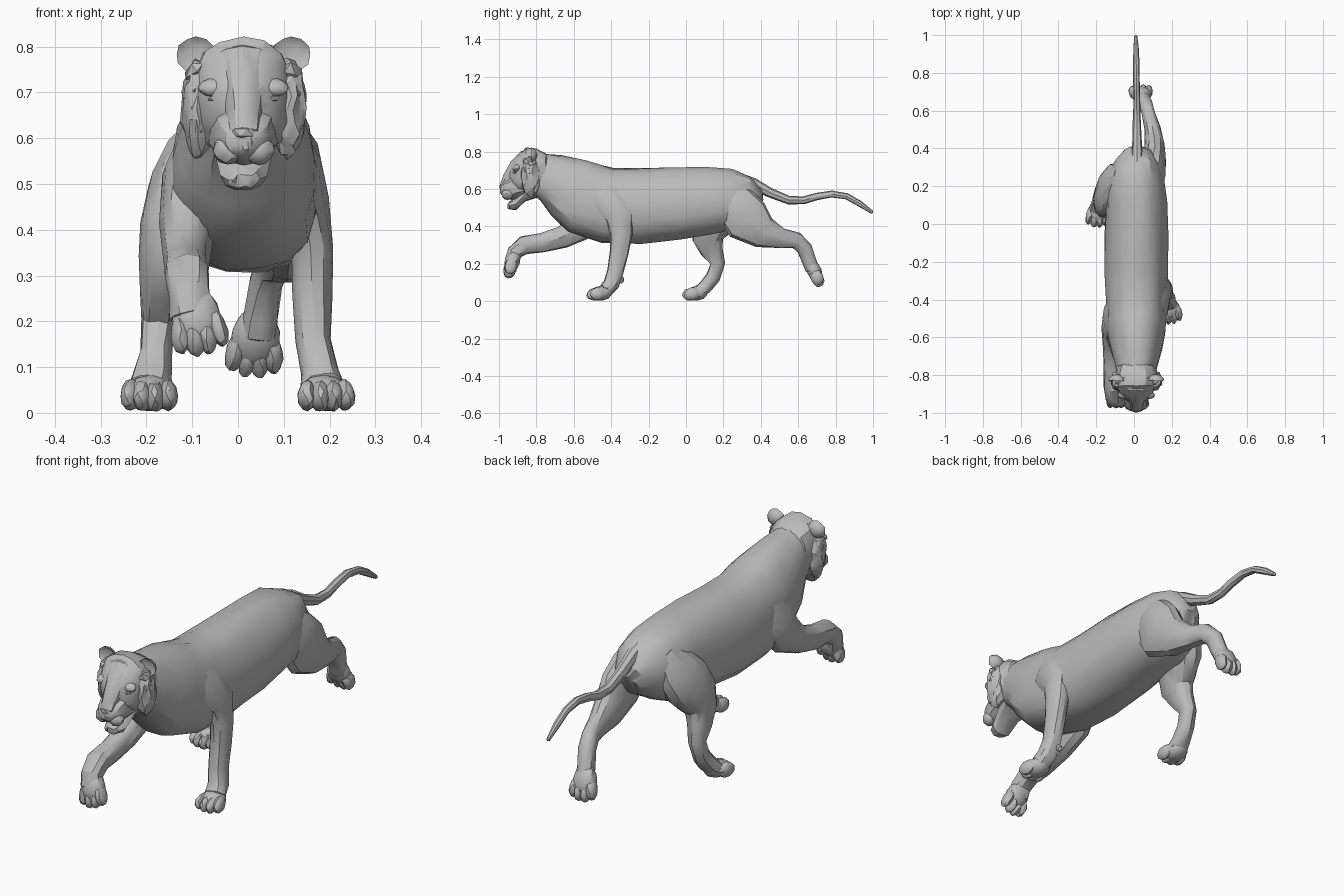
import bpy, bmesh, math, random
from mathutils import Vector, Matrix

random.seed(4)
if "Cube" in bpy.data.objects:
    bpy.data.objects.remove(bpy.data.objects["Cube"])

grey = bpy.data.materials.new("stone grey")
grey.use_nodes = True
grey.diffuse_color = (0.5, 0.5, 0.5, 1)
grey.node_tree.nodes["Principled BSDF"].inputs["Base Color"].default_value = (0.5, 0.5, 0.5, 1)
parts = []
MID = 0.012  # centre line of head and body


def finish(name, bm, jitter):
    for v in bm.verts:
        v.co += Vector([random.uniform(-jitter, jitter) for _ in range(3)])
    bmesh.ops.recalc_face_normals(bm, faces=bm.faces)
    mesh = bpy.data.meshes.new(name)
    bm.to_mesh(mesh)
    bm.free()
    mesh.materials.append(grey)
    obj = bpy.data.objects.new(name, mesh)
    bpy.context.collection.objects.link(obj)
    parts.append(obj)


def frame(t):
    """Width axis near x, path axis, depth axis."""
    t = t.normalized()
    u = Vector((1, 0, 0))
    u = (u - t * u.dot(t)).normalized()
    return u, t, u.cross(t)


def loft(name, rings, n=12, e=0.92, taper=0.0, jitter=0.003, upright=False):
    """Skin oval rings given as (x, y, z, half width, half depth)."""
    bm = bmesh.new()
    pts = [Vector(r[:3]) for r in rings]
    loops = []

    def ring(c, u, v, w, h):
        vs = []
        for i in range(n):
            a = 2 * math.pi * i / n
            cx = math.copysign(abs(math.cos(a)) ** e, math.cos(a))
            sx = math.copysign(abs(math.sin(a)) ** e, math.sin(a))
            vs.append(bm.verts.new(c + u * w * cx * (1 - taper * sx) + v * h * sx))
        loops.append(vs)

    last = len(rings) - 1
    for i, r in enumerate(rings):
        path = pts[min(i + 1, last)] - pts[max(i - 1, 0)]
        u, t, v = frame(Vector((0, 1, 0)) if upright else path)
        w, h = r[3:]
        if i == 0:
            ring(pts[i] - t * min(w, h) * 0.3, u, v, w * 0.55, h * 0.55)
        ring(pts[i], u, v, w, h)
        if i == last:
            ring(pts[i] + t * min(w, h) * 0.3, u, v, w * 0.55, h * 0.55)
    for a, b in zip(loops, loops[1:]):
        for i in range(n):
            j = (i + 1) % n
            bm.faces.new((a[i], a[j], b[j], b[i]))
    bm.faces.new(loops[0])
    bm.faces.new(loops[-1])
    bmesh.ops.triangulate(bm, faces=bm.faces)
    finish(name, bm, jitter)


def blob(name, centre, radii, t=(0, 1, 0), sub=2, dish=False, jitter=0.0):
    """Faceted ellipsoid; radii run across, along and through the direction t."""
    bm = bmesh.new()
    bmesh.ops.create_icosphere(bm, subdivisions=sub, radius=1)
    if dish:
        for v in bm.verts:
            if v.co.y < -0.3:
                v.co.y *= -0.3
    m = Matrix(frame(Vector(t))).transposed().to_4x4()
    m = Matrix.Translation(centre) @ m @ Matrix.Diagonal((*radii, 1))
    bmesh.ops.transform(bm, matrix=m, verts=bm.verts)
    finish(name, bm, jitter)


def paw(name, start, end, spread=0.027):
    """Pad with four toes pointing from start to end."""
    a, b = Vector(start), Vector(end)
    u, t, v = frame(b - a)
    half = (b - a).length / 2
    blob(name + "_pad", a.lerp(b, 0.45), (0.056, half + 0.025, 0.04), t, jitter=0.002)
    for i in range(4):
        k = i - 1.5
        c = b + u * k * spread - t * 0.012 * abs(k)
        blob(f"{name}_toe_{i + 1}", c, (0.022, 0.047, 0.034), t + u * k * 0.1, jitter=0.002)


# Neck, chest, belly and rump
loft("body", [
    (MID, -0.83, 0.70, 0.09, 0.10), (MID, -0.72, 0.655, 0.115, 0.137),
    (MID, -0.63, 0.605, 0.14, 0.178), (MID, -0.55, 0.552, 0.158, 0.203),
    (MID, -0.42, 0.511, 0.163, 0.203), (MID, -0.25, 0.507, 0.167, 0.205),
    (MID, -0.05, 0.52, 0.167, 0.195), (MID, 0.12, 0.537, 0.16, 0.18),
    (MID, 0.24, 0.54, 0.15, 0.168), (0.018, 0.315, 0.53, 0.125, 0.14),
    (0.02, 0.36, 0.505, 0.09, 0.10)], n=18, e=0.88, taper=0.1, jitter=0.004)

# Head: skull, sloping nose bridge, muzzle and jaw
loft("skull", [
    (MID, -0.925, 0.67, 0.065, 0.07), (MID, -0.895, 0.682, 0.09, 0.10),
    (MID, -0.855, 0.69, 0.108, 0.13), (MID, -0.80, 0.69, 0.116, 0.126),
    (MID, -0.75, 0.69, 0.10, 0.10)], n=16, e=0.8, taper=0.03, upright=True)
loft("nose_bridge", [
    (MID, -0.975, 0.61, 0.034, 0.024), (MID, -0.945, 0.655, 0.04, 0.038),
    (MID, -0.90, 0.72, 0.05, 0.044), (MID, -0.86, 0.77, 0.07, 0.038),
    (MID, -0.81, 0.79, 0.075, 0.025)], n=12, e=1.0, jitter=0.002)
loft("muzzle", [
    (MID, -0.985, 0.592, 0.038, 0.028), (MID, -0.96, 0.602, 0.058, 0.052),
    (MID, -0.915, 0.615, 0.07, 0.074), (MID, -0.86, 0.63, 0.085, 0.08)],
    n=12, upright=True)
loft("lower_jaw", [
    (MID, -0.945, 0.51, 0.036, 0.022), (MID, -0.91, 0.518, 0.05, 0.035),
    (MID, -0.86, 0.575, 0.065, 0.042), (MID, -0.78, 0.60, 0.08, 0.045)], n=10, upright=True)
blob("nose", (MID, -0.983, 0.612), (0.03, 0.017, 0.017), sub=1)

for side, s in (("left", 1), ("right", -1)):
    x = lambda d: MID + s * d
    blob(f"{side}_muzzle_pad", (x(0.034), -0.952, 0.574), (0.034, 0.034, 0.032), jitter=0.002)
    blob(f"{side}_brow", (x(0.06), -0.902, 0.712), (0.04, 0.026, 0.02), (0.3 * s, 1, 0.6))
    blob(f"{side}_eye", (x(0.06), -0.915, 0.687), (0.02, 0.014, 0.009), sub=1)
    blob(f"{side}_ear", (x(0.104), -0.83, 0.782), (0.044, 0.035, 0.04), dish=True)
    # Ragged ruff of fur down the cheek
    blob(f"{side}_ruff", (x(0.098), -0.83, 0.665), (0.038, 0.05, 0.108), sub=3, jitter=0.005)
    for i in range(4):
        blob(f"{side}_ruff_tuft_{i + 1}", (x(0.114 - 0.006 * abs(i - 1)), -0.84, 0.74 - i * 0.043),
             (0.022, 0.04, 0.024), (0.35 * s, 0.8, -0.35), sub=1, jitter=0.003)

# Planted front leg
loft("front_left_leg", [
    (0.085, -0.50, 0.63, 0.05, 0.06), (0.122, -0.43, 0.54, 0.062, 0.10),
    (0.147, -0.355, 0.46, 0.053, 0.08), (0.16, -0.345, 0.36, 0.046, 0.057),
    (0.162, -0.358, 0.26, 0.043, 0.05), (0.165, -0.378, 0.16, 0.04, 0.045),
    (0.178, -0.40, 0.09, 0.043, 0.042), (0.185, -0.43, 0.06, 0.047, 0.038)])
paw("front_left_paw", (0.187, -0.42, 0.048), (0.194, -0.49, 0.036))
blob("front_left_dewclaw", (0.15, -0.345, 0.115), (0.014, 0.015, 0.022), sub=1)

# Front leg reaching forward
loft("front_right_leg", [
    (-0.07, -0.44, 0.62, 0.05, 0.06), (-0.102, -0.49, 0.51, 0.066, 0.10),
    (-0.112, -0.555, 0.41, 0.062, 0.09), (-0.114, -0.66, 0.343, 0.052, 0.06),
    (-0.113, -0.77, 0.312, 0.048, 0.054), (-0.112, -0.865, 0.30, 0.048, 0.05),
    (-0.107, -0.915, 0.26, 0.047, 0.044), (-0.10, -0.93, 0.21, 0.048, 0.038)])
paw("front_right_paw", (-0.10, -0.918, 0.25), (-0.082, -0.943, 0.163))

# Planted hind leg
loft("hind_right_leg", [
    (-0.06, 0.25, 0.62, 0.05, 0.06), (-0.095, 0.225, 0.55, 0.068, 0.105),
    (-0.122, 0.18, 0.475, 0.078, 0.122), (-0.143, 0.13, 0.40, 0.073, 0.11),
    (-0.158, 0.115, 0.33, 0.058, 0.083), (-0.168, 0.14, 0.265, 0.044, 0.06),
    (-0.174, 0.17, 0.20, 0.035, 0.041), (-0.18, 0.145, 0.13, 0.034, 0.039),
    (-0.186, 0.105, 0.08, 0.042, 0.038), (-0.19, 0.08, 0.055, 0.046, 0.036)])
paw("hind_right_paw", (-0.19, 0.09, 0.048), (-0.195, 0.02, 0.036))

# Hind leg kicking back
loft("hind_left_leg", [
    (0.07, 0.19, 0.61, 0.05, 0.06), (0.098, 0.26, 0.52, 0.066, 0.115),
    (0.11, 0.33, 0.435, 0.062, 0.13), (0.108, 0.42, 0.365, 0.053, 0.087),
    (0.094, 0.51, 0.335, 0.043, 0.054), (0.075, 0.59, 0.322, 0.037, 0.044),
    (0.06, 0.635, 0.28, 0.036, 0.042), (0.05, 0.66, 0.21, 0.038, 0.038),
    (0.045, 0.675, 0.17, 0.042, 0.036)])
paw("hind_left_paw", (0.042, 0.67, 0.20), (0.034, 0.705, 0.115))

# Tail curving back to a lifted tip
loft("tail", [
    (0.015, 0.27, 0.665, 0.03, 0.025), (0.016, 0.36, 0.628, 0.03, 0.032),
    (0.016, 0.45, 0.58, 0.025, 0.026), (0.015, 0.55, 0.54, 0.021, 0.023),
    (0.015, 0.63, 0.54, 0.019, 0.021), (0.014, 0.70, 0.56, 0.018, 0.02),
    (0.013, 0.78, 0.573, 0.017, 0.018), (0.012, 0.86, 0.56, 0.016, 0.017),
    (0.011, 0.93, 0.52, 0.014, 0.016), (0.01, 0.995, 0.475, 0.008, 0.009)], n=8, jitter=0.001)

# Soft shading with crisp creases
bpy.ops.object.select_all(action='DESELECT')
for obj in parts:
    obj.select_set(True)
bpy.context.view_layer.objects.active = parts[0]
bpy.ops.object.shade_smooth_by_angle(angle=math.radians(30))
